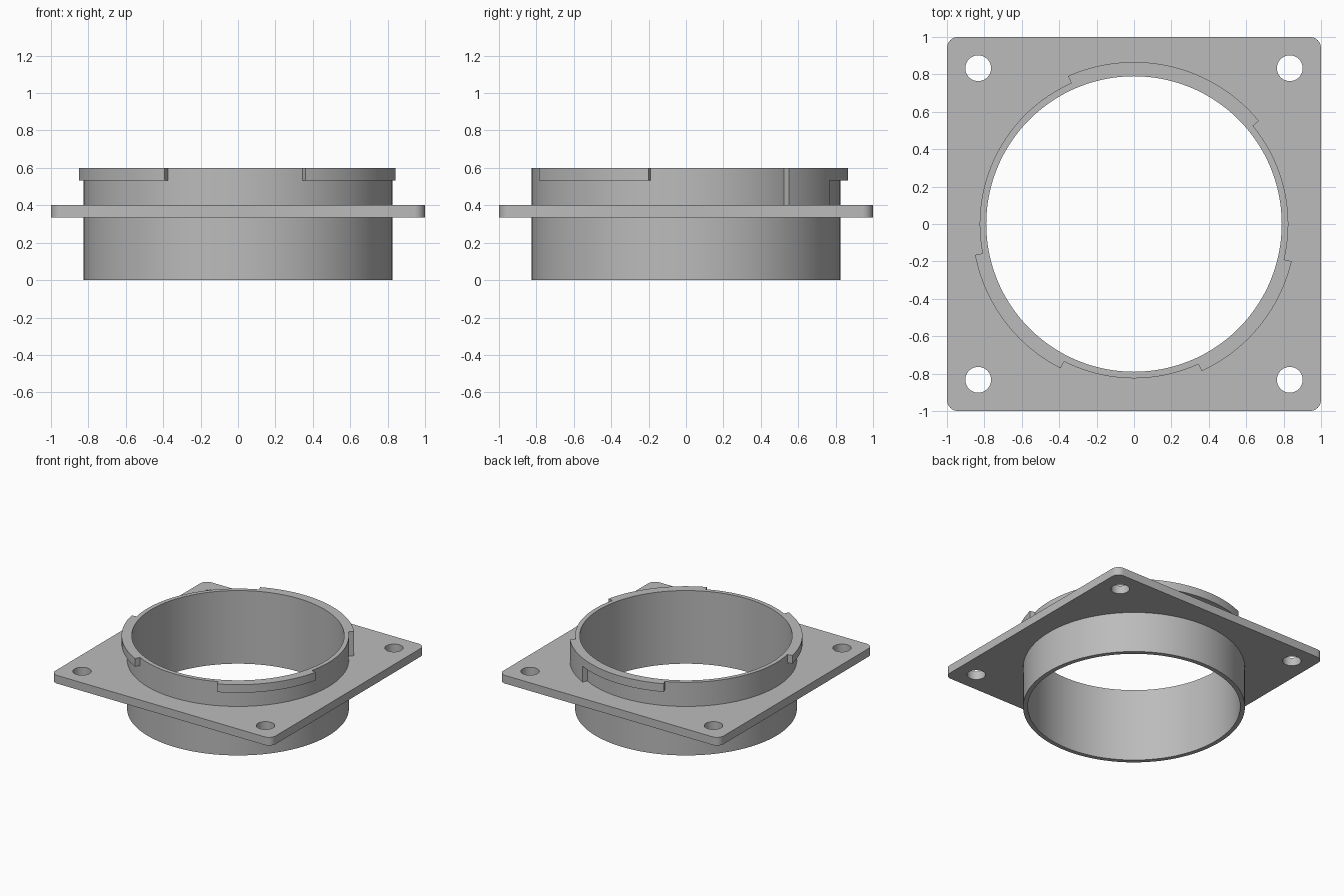
import bpy, bmesh
from math import radians, cos, sin, pi

cube = bpy.data.objects.get("Cube")
if cube:
    bpy.data.objects.remove(cube, do_unlink=True)

R_OUT, R_IN, R_LUG = 0.825, 0.79, 0.866
HEIGHT, LUG_Z = 0.6, 0.533
PLATE_Z = (0.335, 0.402)

grey = bpy.data.materials.new("plain grey")
grey.use_nodes = True
grey.diffuse_color = (0.5, 0.5, 0.5, 1)
grey.node_tree.nodes["Principled BSDF"].inputs["Base Color"].default_value = (0.5, 0.5, 0.5, 1)


def prism(name, outline, z0, z1):
    """Solid with a flat outline, extruded from z0 to z1."""
    bm = bmesh.new()
    face = bm.faces.new([bm.verts.new((x, y, z0)) for x, y in outline])
    top = bmesh.ops.extrude_face_region(bm, geom=[face])["geom"]
    bmesh.ops.translate(bm, vec=(0, 0, z1 - z0),
                        verts=[v for v in top if isinstance(v, bmesh.types.BMVert)])
    bmesh.ops.recalc_face_normals(bm, faces=bm.faces)
    mesh = bpy.data.meshes.new(name)
    bm.to_mesh(mesh)
    bm.free()
    mesh.materials.append(grey)
    obj = bpy.data.objects.new(name, mesh)
    bpy.context.collection.objects.link(obj)
    return obj


def arc(r, a0, a1, n, cx=0, cy=0):
    angles = [radians(a0 + (a1 - a0) * i / n) for i in range(n + 1)]
    return [(cx + r * cos(a), cy + r * sin(a)) for a in angles]


def circle(r, n, cx=0, cy=0):
    return arc(r, 0, 360, n, cx, cy)[:-1]


def sector(name, a0, a1, z0):
    """Raised piece on the collar wall, sunk slightly into it."""
    n = round((a1 - a0) / 2)
    outline = arc(R_LUG, a0, a1, n) + arc(R_IN + 0.01, a1, a0, n)
    return prism(name, outline, z0, HEIGHT)


def combine(target, tool, operation):
    """Apply a boolean and discard the tool."""
    tool.hide_render = True
    mod = target.modifiers.new(operation.lower(), "BOOLEAN")
    mod.operation, mod.solver, mod.object = operation, "EXACT", tool
    bpy.context.view_layer.objects.active = target
    bpy.ops.object.modifier_apply(modifier=mod.name)
    bpy.data.objects.remove(tool, do_unlink=True)


def shade(obj):
    bpy.ops.object.select_all(action="DESELECT")
    obj.select_set(True)
    bpy.context.view_layer.objects.active = obj
    bpy.ops.object.shade_smooth_by_angle(angle=radians(30))


# Collar with three bayonet lugs and one full-height stop
collar = prism("collar", circle(R_OUT, 128), 0, HEIGHT)
for start in (62, 191, 294.7):
    combine(collar, sector("lug", start, start + 52, LUG_Z), "UNION")
combine(collar, sector("stop", 39.5, 62.2, PLATE_Z[1] - 0.02), "UNION")
combine(collar, prism("bore", circle(R_IN, 128), -0.1, HEIGHT + 0.1), "DIFFERENCE")
shade(collar)

# Square mounting plate with rounded corners and bolt holes
corner, hole = 0.06, 0.833
outline = []
for k, (sx, sy) in enumerate(((1, 1), (-1, 1), (-1, -1), (1, -1))):
    outline += arc(corner, 90 * k, 90 * k + 90, 8, sx * (1 - corner), sy * (1 - corner))
plate = prism("mounting_plate", outline, *PLATE_Z)
combine(plate, prism("opening", circle(R_OUT - 0.015, 128), 0, 1), "DIFFERENCE")
for sx in (1, -1):
    for sy in (1, -1):
        combine(plate, prism("bolt_hole", circle(0.069, 32, sx * hole, sy * hole), 0, 1),
                "DIFFERENCE")
shade(plate)
